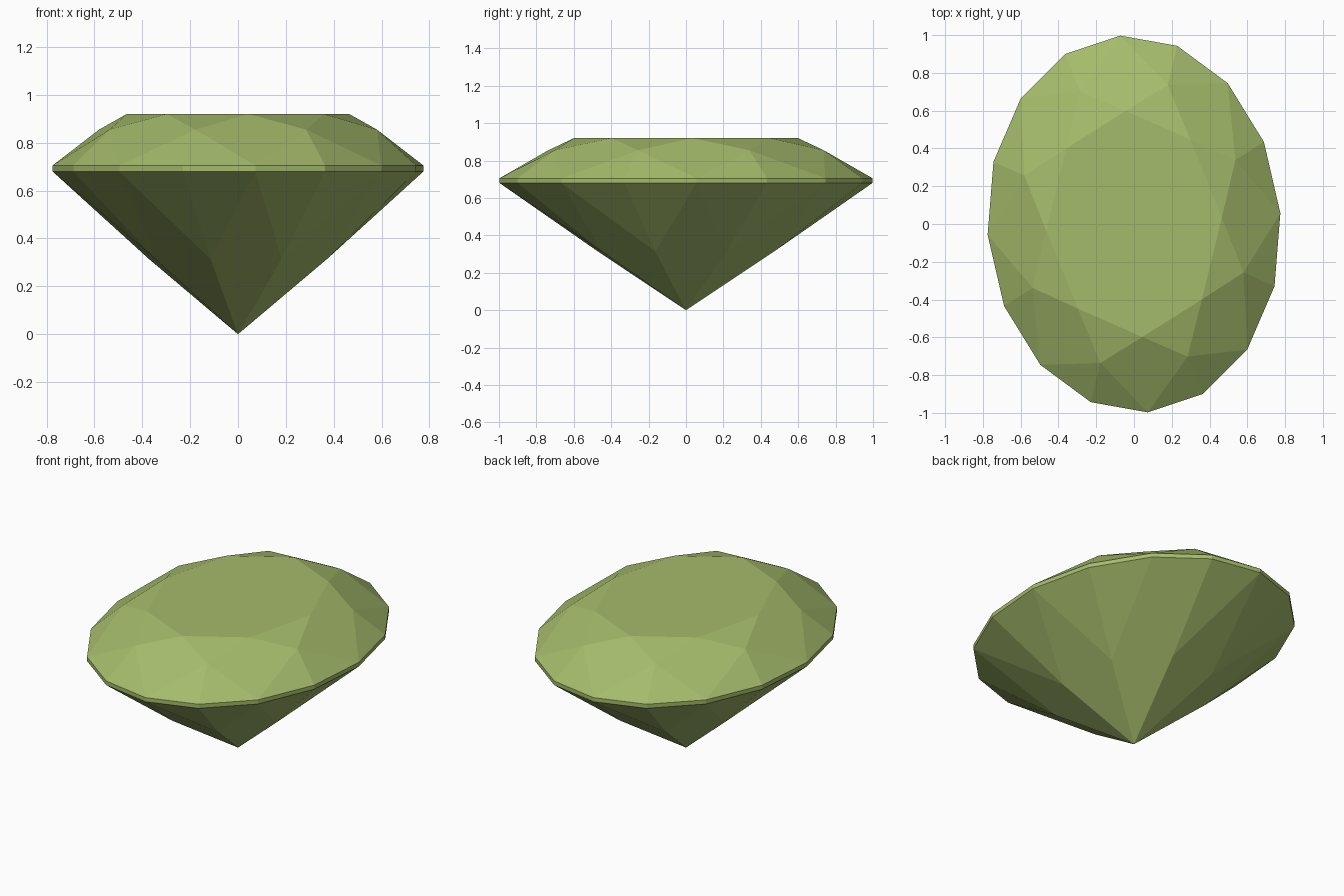
import bpy, bmesh, math

if "Cube" in bpy.data.objects:
    bpy.data.objects.remove(bpy.data.objects["Cube"])

A, B = 0.777, 1.0            # half width and half length of the oval
TURN = math.radians(4.2)     # small turn of the whole stone about z
N = 16

mat = bpy.data.materials.new("olive green")
mat.diffuse_color = (0.376, 0.497, 0.147, 1)
mat.use_nodes = True
mat.node_tree.nodes["Principled BSDF"].inputs["Base Color"].default_value = mat.diffuse_color

bm = bmesh.new()


def vert(i, r, z):
    """Point on the scaled oval at step i of N."""
    t = 2 * math.pi * i / N
    x, y = A * r * math.cos(t), B * r * math.sin(t)
    c, s = math.cos(TURN), math.sin(TURN)
    return bm.verts.new((x * c - y * s, x * s + y * c, z))


def ring(r, z, start=0, step=1):
    return {i: vert(i, r, z) for i in range(start, N, step)}


table = ring(0.60, 0.92, 0, 2)
crown = ring(0.78, 0.855, 1, 2)
top = ring(1.0, 0.705)
low = ring(1.0, 0.68)
pavilion = ring(0.50, 0.314, 1, 2)
culet = bm.verts.new((0, 0, 0))

bm.faces.new(list(table.values()))
for i in range(0, N, 2):
    j, k, h = i + 1, (i + 2) % N, (i - 1) % N
    # crown: star facet, kite facet, two upper halves
    bm.faces.new((table[i], crown[j], table[k]))
    bm.faces.new((table[i], crown[h], top[i], crown[j]))
    bm.faces.new((crown[j], top[i], top[j]))
    bm.faces.new((crown[j], top[j], top[k]))
    # pavilion: main facet, two lower halves
    bm.faces.new((culet, pavilion[j], low[i], pavilion[h]))
    bm.faces.new((pavilion[j], low[j], low[i]))
    bm.faces.new((pavilion[j], low[k], low[j]))
# girdle band
for i in range(N):
    k = (i + 1) % N
    bm.faces.new((low[i], low[k], top[k], top[i]))

bmesh.ops.recalc_face_normals(bm, faces=bm.faces[:])
me = bpy.data.meshes.new("gemstone")
bm.to_mesh(me)
bm.free()
me.materials.append(mat)
bpy.context.collection.objects.link(bpy.data.objects.new("gemstone", me))
